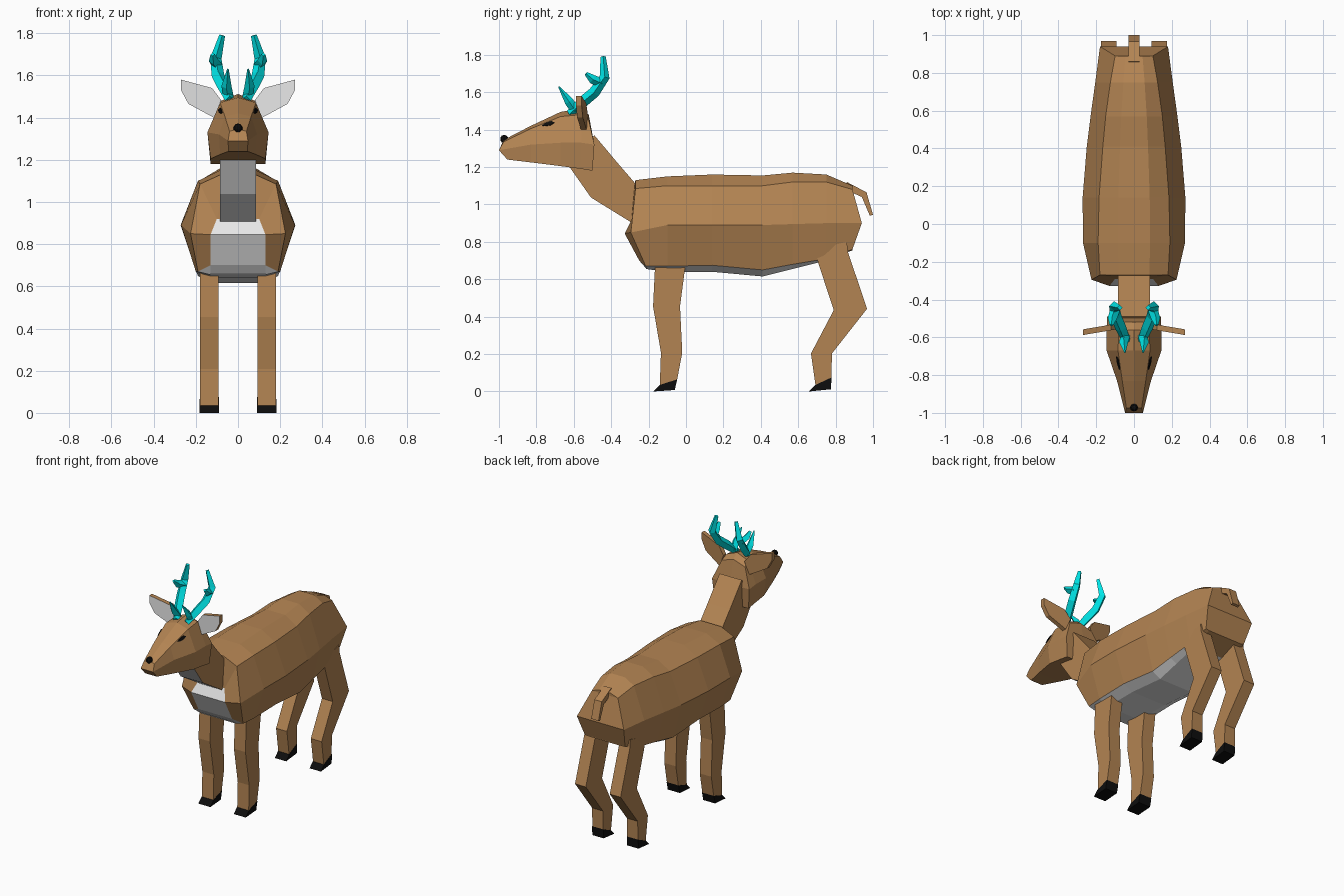
import bpy, bmesh
from mathutils import Vector

if "Cube" in bpy.data.objects:
    bpy.data.objects.remove(bpy.data.objects["Cube"])


def material(name, rgb):
    m = bpy.data.materials.new(name)
    m.diffuse_color = (*rgb, 1)
    m.use_nodes = True
    m.node_tree.nodes["Principled BSDF"].inputs["Base Color"].default_value = m.diffuse_color
    return m


BROWN = material("brown fur", (0.45, 0.23, 0.085))
WHITE = material("white fur", (0.80, 0.80, 0.80))
BLACK = material("black", (0.004, 0.004, 0.004))
CYAN = material("cyan antler", (0.0, 0.78, 0.80))


def finish(name, bm, mats, mirror=False, rule=None):
    """Turn a bmesh into an object; rule(face) gives its material slot."""
    bmesh.ops.recalc_face_normals(bm, faces=bm.faces)
    bm.normal_update()
    if rule:
        for f in bm.faces:
            f.material_index = rule(f)
    me = bpy.data.meshes.new(name)
    bm.to_mesh(me)
    bm.free()
    for m in mats:
        me.materials.append(m)
    ob = bpy.data.objects.new(name, me)
    bpy.context.collection.objects.link(ob)
    if mirror:
        ob.modifiers.new("Mirror", 'MIRROR')
    return ob


def loft(bm, rings):
    """Closed rings joined and capped."""
    vs = [[bm.verts.new(p) for p in r] for r in rings]
    n = len(vs[0])
    for a, b in zip(vs, vs[1:]):
        for i in range(n):
            j = (i + 1) % n
            bm.faces.new((a[i], a[j], b[j], b[i]))
    bm.faces.new(vs[0])
    bm.faces.new(vs[-1])


def half_loft(bm, rings):
    """Half rings running from centre top to centre bottom, ends closed to x = 0."""
    vs = [[bm.verts.new(p) for p in r] for r in rings]
    n = len(vs[0]) - 1
    for a, b in zip(vs, vs[1:]):
        for i in range(n):
            bm.faces.new((a[i], a[i + 1], b[i + 1], b[i]))
    for r in (vs[0], vs[-1]):
        mid = [bm.verts.new((0, v.co.y, v.co.z)) for v in r[2:-2]]
        q = [r[0]] + mid + [r[-1]]
        for i in range(1, n - 1):
            bm.faces.new((q[i - 1], r[i], r[i + 1], q[i]))


def slab(name, pairs, x0, x1, mats, mirror=False, rule=None):
    """Strip drawn in the side plane as (front y, z, back y, z) pairs."""
    bm = bmesh.new()
    loft(bm, [[(x0, a, b), (x1, a, b), (x1, c, d), (x0, c, d)] for a, b, c, d in pairs])
    return finish(name, bm, mats, mirror, rule)


def tube(bm, path):
    """Four sided tapered branch through (x, y, z, radius)."""
    pts = [Vector(p[:3]) for p in path]
    rings = []
    for i, p in enumerate(pts):
        d = (pts[min(i + 1, len(pts) - 1)] - pts[max(i - 1, 0)]).normalized()
        u = d.cross(Vector((1, 0, 0))).normalized()
        w = u.cross(d)
        r = path[i][3]
        rings.append([p + u * r, p + w * r, p - u * r, p - w * r])
    loft(bm, rings)


# Body: y, top z, shoulder x z, flank x z, lower x z, belly z, flank y shift
body_rows = [
    (-0.27, 1.13, 0.18, 1.085, 0.225, 0.85, 0.19, 0.67, 0.655, -0.025),
    (-0.10, 1.15, 0.19, 1.10, 0.27, 0.89, 0.20, 0.67, 0.64, 0),
    (0.14, 1.16, 0.185, 1.10, 0.272, 0.89, 0.20, 0.675, 0.64, 0),
    (0.41, 1.155, 0.165, 1.10, 0.25, 0.89, 0.19, 0.65, 0.615, 0),
    (0.57, 1.17, 0.15, 1.12, 0.23, 0.895, 0.18, 0.68, 0.655, 0),
    (0.75, 1.16, 0.125, 1.12, 0.205, 0.90, 0.17, 0.71, 0.70, 0),
    (0.89, 1.10, 0.10, 1.08, 0.18, 0.90, 0.155, 0.76, 0.755, 0.05),
]
chest = [(0, -0.275, 1.11), (0.06, -0.275, 1.11), (0.10, -0.29, 0.92), (0.13, -0.328, 0.845),
         (0.13, -0.25, 0.70), (0.13, -0.215, 0.66), (0, -0.215, 0.66)]
rings = [chest]
for y, zt, xs, zs, xm, zm, xl, zl, zb, dy in body_rows:
    yl = y + (0.055 if y < -0.2 else 0)
    rings.append([(0, y, zt), (xs * 0.45, y, zt), (xs, y, zs), (xm, y + dy, zm),
                  (xl, yl, zl), (0.13, yl, zb), (0, yl, zb)])


def body_rule(f):
    c = f.calc_center_median()
    belly = c.z < 0.70 and f.normal.z < -0.5 and c.y < 0.7
    bib = c.y < -0.2 and c.x < 0.09 and c.z < 0.93
    return int(belly or bib)


bm = bmesh.new()
half_loft(bm, rings)
finish("body", bm, [BROWN, WHITE], True, body_rule)

# Neck with a white throat
slab("neck", [(-0.27, 0.89, -0.20, 1.03), (-0.508, 1.037, -0.36, 1.215),
              (-0.64, 1.225, -0.49, 1.37)], -0.085, 0.085, [BROWN, WHITE],
     rule=lambda f: int(f.normal.y < -0.3 and f.normal.z < -0.2 and f.calc_center_median().y < -0.3))

# Head: y, ridge z, brow x z, cheek x z, jaw x z, cheek y shift, jaw y shift
head_rows = [
    (-0.975, 1.345, 0.04, 1.335, 0.047, 1.29, 0.045, 1.24, -0.025, 0.02),
    (-0.83, 1.42, 0.062, 1.405, 0.09, 1.32, 0.085, 1.225, 0, 0),
    (-0.67, 1.495, 0.085, 1.47, 0.145, 1.33, 0.13, 1.205, 0, 0),
    (-0.56, 1.512, 0.08, 1.48, 0.145, 1.33, 0.13, 1.19, 0, 0),
    (-0.52, 1.48, 0.09, 1.45, 0.143, 1.32, 0.13, 1.18, 0.03, 0.02),
]
rings = [[(0, y, zc), (xt, y, zt), (xm, y + dm, zm), (xb, y + db, zb), (0, y + db, zb)]
         for y, zc, xt, zt, xm, zm, xb, zb, dm, db in head_rows]
bm = bmesh.new()
half_loft(bm, rings)
finish("head", bm, [BROWN], True)

# Eyes: thin plates lying on the face between brow and cheek
t0, m0, t1, m1 = (Vector(p) for p in (rings[1][1], rings[1][2], rings[2][1], rings[2][2]))
out = (t1 - t0).cross(m0 - t0).normalized()
out = out if out.x > 0 else -out
eye = [t0.lerp(t1, u).lerp(m0.lerp(m1, u), v)
       for u, v in ((0.38, 0.08), (0.5, 0.03), (0.7, 0.05), (0.8, 0.16), (0.66, 0.21), (0.48, 0.16))]
bm = bmesh.new()
loft(bm, [[p - out * 0.002 for p in eye], [p + out * 0.006 for p in eye]])
finish("eyes", bm, [BLACK], True)

# Nose
bm = bmesh.new()
bmesh.ops.create_uvsphere(bm, u_segments=8, v_segments=5, radius=0.022)
bmesh.ops.translate(bm, verts=bm.verts, vec=(0, -0.972, 1.35))
finish("nose", bm, [BLACK])

# Ears with a white inset on the front
outline = [(0.08, 1.483), (0.123, 1.54), (0.27, 1.58), (0.27, 1.53), (0.235, 1.465), (0.115, 1.40)]
bm = bmesh.new()
loft(bm, [[(x, y0 - 0.17 * x, z) for x, z in outline] for y0 in (-0.542, -0.512)])
front = min(bm.faces, key=lambda f: f.calc_center_median().y)
bmesh.ops.inset_individual(bm, faces=[front], thickness=0.012)
front.material_index = 1
finish("ears", bm, [BROWN, WHITE], True)

# Antlers: beam, brow tine and upper tine
bm = bmesh.new()
tube(bm, [(0.04, -0.62, 1.485, 0.022), (0.07, -0.55, 1.55, 0.030), (0.095, -0.49, 1.60, 0.030),
          (0.105, -0.435, 1.68, 0.027), (0.075, -0.443, 1.79, 0.014)])
tube(bm, [(0.045, -0.59, 1.50, 0.024), (0.055, -0.625, 1.55, 0.024), (0.048, -0.68, 1.63, 0.004)])
tube(bm, [(0.10, -0.455, 1.65, 0.026), (0.115, -0.50, 1.67, 0.024), (0.12, -0.535, 1.70, 0.010)])
finish("antlers", bm, [CYAN], True)

# Legs and hooves
slab("front_legs", [(-0.166, 0.72, -0.005, 0.72), (-0.166, 0.66, -0.005, 0.66),
                    (-0.176, 0.455, -0.032, 0.455), (-0.134, 0.208, -0.02, 0.208),
                    (-0.14, 0.035, -0.047, 0.065)], 0.092, 0.18, [BROWN], True)
slab("front_hooves", [(-0.14, 0.035, -0.047, 0.065), (-0.175, 0, -0.06, 0.008)],
     0.09, 0.182, [BLACK], True)
slab("back_legs", [(0.69, 0.76, 0.86, 0.80), (0.706, 0.69, 0.866, 0.745),
                   (0.79, 0.435, 0.968, 0.442), (0.668, 0.203, 0.78, 0.203),
                   (0.692, 0.035, 0.778, 0.075)], 0.092, 0.175, [BROWN], True)
slab("back_hooves", [(0.692, 0.035, 0.778, 0.075), (0.657, 0, 0.775, 0.012)],
     0.09, 0.177, [BLACK], True)

# Tail
slab("tail", [(0.85, 1.08, 0.86, 1.12), (0.94, 1.04, 0.965, 1.065), (0.983, 0.94, 1.0, 0.945)],
     -0.028, 0.028, [BROWN])
